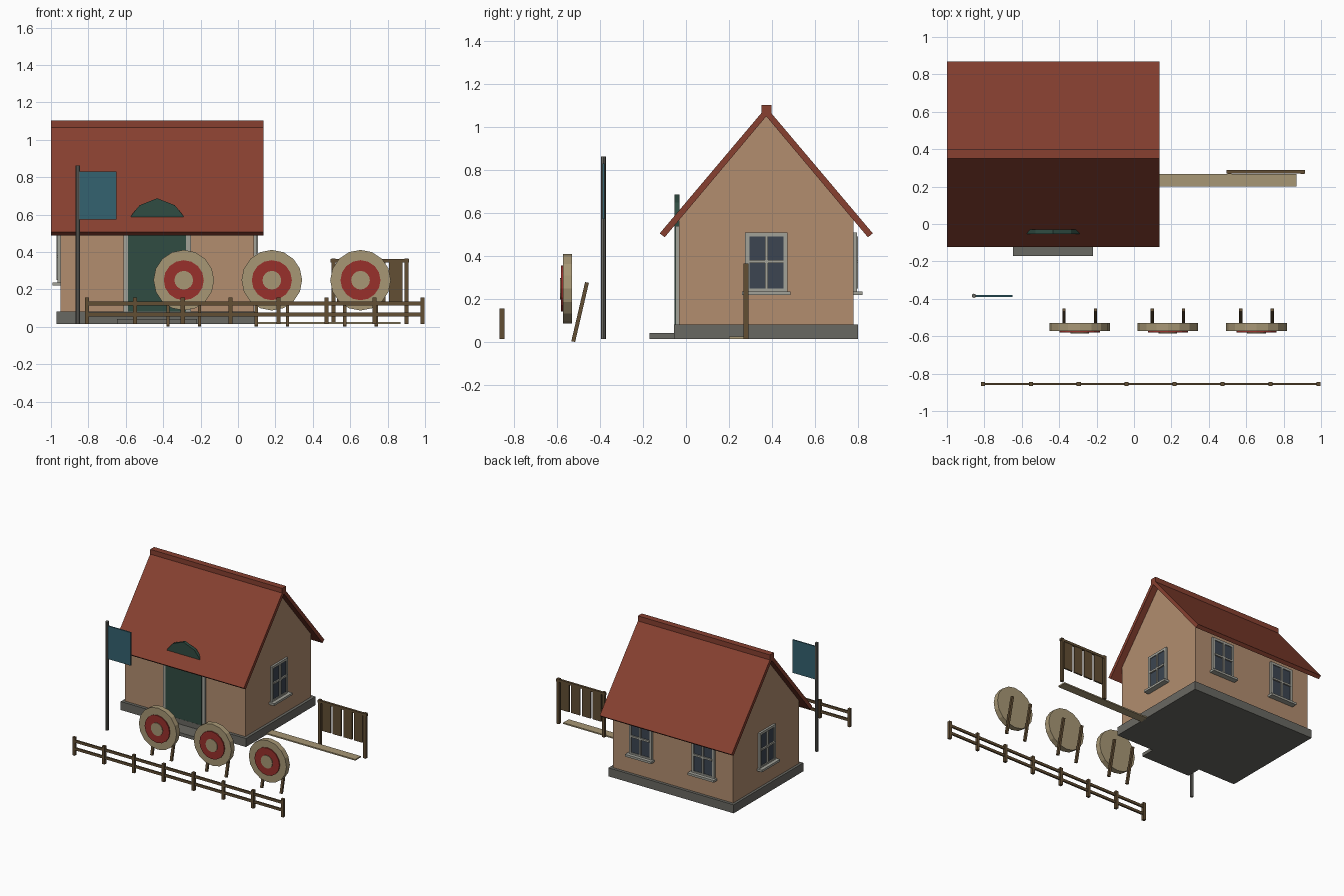
import bpy, bmesh
from math import pi, atan2, hypot
from mathutils import Matrix, Vector

cube = bpy.data.objects.get("Cube")
if cube:
    bpy.data.objects.remove(cube, do_unlink=True)


def material(name, rgb):
    lin = [((c / 255 + 0.055) / 1.055) ** 2.4 for c in rgb] + [1.0]
    m = bpy.data.materials.new(name)
    m.use_nodes = True
    m.diffuse_color = lin
    bsdf = m.node_tree.nodes["Principled BSDF"]
    bsdf.inputs["Base Color"].default_value = lin
    bsdf.inputs["Roughness"].default_value = 0.9
    return m


PLASTER = material("tan plaster", (178, 141, 111))
TILE = material("red roof tile", (135, 64, 48))
STONE = material("grey stone", (105, 104, 98))
TRIM = material("pale grey trim", (162, 162, 153))
GLASS = material("dark glass", (60, 69, 81))
GREEN = material("dark green paint", (48, 76, 66))
STRAW = material("pale straw", (167, 151, 117))
RED = material("target red", (152, 48, 43))
WOOD = material("dark wood", (98, 78, 52))
TEAL = material("teal cloth", (52, 98, 112))


def finish(name, bm, mat, matrix=None):
    bmesh.ops.recalc_face_normals(bm, faces=bm.faces)
    mesh = bpy.data.meshes.new(name)
    bm.to_mesh(mesh)
    bm.free()
    mesh.materials.append(mat)
    obj = bpy.data.objects.new(name, mesh)
    bpy.context.scene.collection.objects.link(obj)
    if matrix:
        obj.matrix_world = matrix
    return obj


def box(name, mat, xs, ys, zs, matrix=None):
    """Box spanning the given (low, high) pairs."""
    spans = (xs, ys, zs)
    bm = bmesh.new()
    bmesh.ops.create_cube(bm, size=1)
    for v in bm.verts:
        v.co = Vector([(s[0] + s[1]) / 2 + c * (s[1] - s[0]) for s, c in zip(spans, v.co)])
    return finish(name, bm, mat, matrix)


def prism(name, mat, profile, axis, lo, hi):
    """Extrude a profile along x (points are y, z) or along y (points are x, z)."""
    bm = bmesh.new()
    place = (lambda p, t: (t, p[0], p[1])) if axis == "x" else (lambda p, t: (p[0], t, p[1]))
    face = bm.faces.new([bm.verts.new(place(p, lo)) for p in profile])
    out = bmesh.ops.extrude_face_region(bm, geom=[face])
    step = Vector(place((0, 0), hi - lo))
    for v in out["geom"]:
        if isinstance(v, bmesh.types.BMVert):
            v.co += step
    return finish(name, bm, mat)


def disc(name, mat, radius, sides, centre, depth, axis="y"):
    bm = bmesh.new()
    bmesh.ops.create_cone(bm, cap_ends=True, segments=sides, radius1=radius, radius2=radius, depth=depth)
    turn = Matrix.Rotation(pi / 2, 4, "X") if axis == "y" else Matrix()
    return finish(name, bm, mat, Matrix.Translation(centre) @ turn)


GROUND = 0.016
MID_X, MID_Y = -0.432, 0.373

# House shell
box("foundation", STONE, (-0.97, 0.107), (-0.055, 0.80), (GROUND, 0.082))
box("door_step", STONE, (-0.647, -0.22), (-0.17, -0.05), (GROUND, 0.042))
prism("walls", PLASTER, [(-0.032, 0.08), (0.778, 0.08), (0.778, 0.57), (MID_Y, 1.055), (-0.032, 0.57)],
      "x", -0.95, 0.085)

# Roof slopes mirrored about the ridge
for side, label in ((-1, "front"), (1, "back")):
    slope = [(0.495, 0.506), (0, 1.092), (0, 1.05), (0.472, 0.488)]
    prism(label + "_roof", TILE, [(MID_Y + side * d, z) for d, z in slope], "x", -1.0, 0.135)
box("ridge_cap", TILE, (-1.0, 0.135), (0.35, 0.398), (1.055, 1.102))

# Arched door with side posts
arch = [(0.155, 0.08), (0.155, 0.56), (0.137, 0.597), (0.094, 0.65), (0, 0.687)]
outline = arch + [(-x, z) for x, z in reversed(arch[:-1])]
prism("door", GREEN, [(MID_X + x, z) for x, z in outline], "y", -0.054, -0.03)
for side in (-1, 1):
    inner, outer = MID_X + side * 0.153, MID_X + side * 0.18
    box("door_post", TRIM, sorted((inner, outer)), (-0.048, -0.03), (0.08, 0.54))


# Windows: built facing -y, then turned onto their wall
def window(name, x, y, angle):
    m = Matrix.Translation((x, y, 0.373)) @ Matrix.Rotation(angle, 4, "Z")
    low, high, half = -0.136, 0.137, 0.098
    box(name + "_glass", GLASS, (-0.085, 0.085), (-0.010, 0.005), (low + 0.01, high - 0.01), m)
    for s in (-1, 1):
        box(name + "_jamb", TRIM, sorted((s * half, s * 0.079)), (-0.016, 0.005), (low, high), m)
    box(name + "_head", TRIM, (-half, half), (-0.016, 0.005), (high - 0.019, high), m)
    box(name + "_bottom", TRIM, (-half, half), (-0.016, 0.005), (low, low + 0.012), m)
    box(name + "_mullion", TRIM, (-0.007, 0.007), (-0.021, 0.0), (low + 0.012, high - 0.019), m)
    box(name + "_crossbar", TRIM, (-0.08, 0.08), (-0.021, 0.0), (-0.004, 0.010), m)
    box(name + "_sill", TRIM, (-0.112, 0.112), (-0.043, 0.005), (low - 0.017, low), m)


window("right_side_window", 0.085, MID_Y, pi / 2)
window("left_side_window", -0.95, MID_Y, -pi / 2)
for x in (-0.70, -0.162):
    window("back_window", x, 0.778, pi)

# Flag
disc("flag_pole", STONE, 0.0115, 8, (-0.856, -0.384, (GROUND + 0.862) / 2), 0.862 - GROUND, "z")
box("flag", TEAL, (-0.85, -0.65), (-0.389, -0.379), (0.573, 0.83))

# Round targets leaning on two struts
for x in (-0.29, 0.181, 0.655):
    disc("target_face", STRAW, 0.162, 16, (x, -0.551, 0.249), 0.042)
    disc("target_ring", RED, 0.107, 16, (x, -0.562, 0.249), 0.036)
    disc("target_centre", STRAW, 0.05, 16, (x, -0.567, 0.249), 0.036)
    foot, top = Vector((0, -0.524, 0.003)), Vector((0, -0.46, 0.278))
    run = top - foot
    lean = Matrix.Rotation(-atan2(run.y, run.z), 4, "X")
    for s in (-1, 1):
        m = Matrix.Translation(foot + Vector((x + s * 0.084, 0, 0))) @ lean
        box("target_strut", WOOD, (-0.009, 0.009), (-0.009, 0.009), (0, hypot(run.y, run.z)), m)

# Long front fence
FENCE_Y = -0.855
for i in range(8):
    x = -0.808 + i * 0.2563
    box("fence_post", WOOD, (x - 0.011, x + 0.011), (FENCE_Y - 0.011, FENCE_Y + 0.011), (GROUND, 0.156))
for z in (0.066, 0.125):
    box("fence_rail", WOOD, (-0.808, 0.986), (FENCE_Y - 0.006, FENCE_Y + 0.006), (z - 0.01, z + 0.01))

# Board rack and plank walk beside the house
for x in (0.51, 0.9):
    box("rack_post", WOOD, (x - 0.011, x + 0.011), (0.268, 0.29), (GROUND, 0.366))
box("rack_rail", WOOD, (0.495, 0.915), (0.27, 0.288), (0.343, 0.362))
for i in range(4):
    x = 0.567 + i * 0.092
    box("rack_board", WOOD, (x - 0.037, x + 0.037), (0.273, 0.285), (0.13, 0.345))
box("plank_walk", STRAW, (0.1, 0.868), (0.2, 0.268), (GROUND, 0.026))
